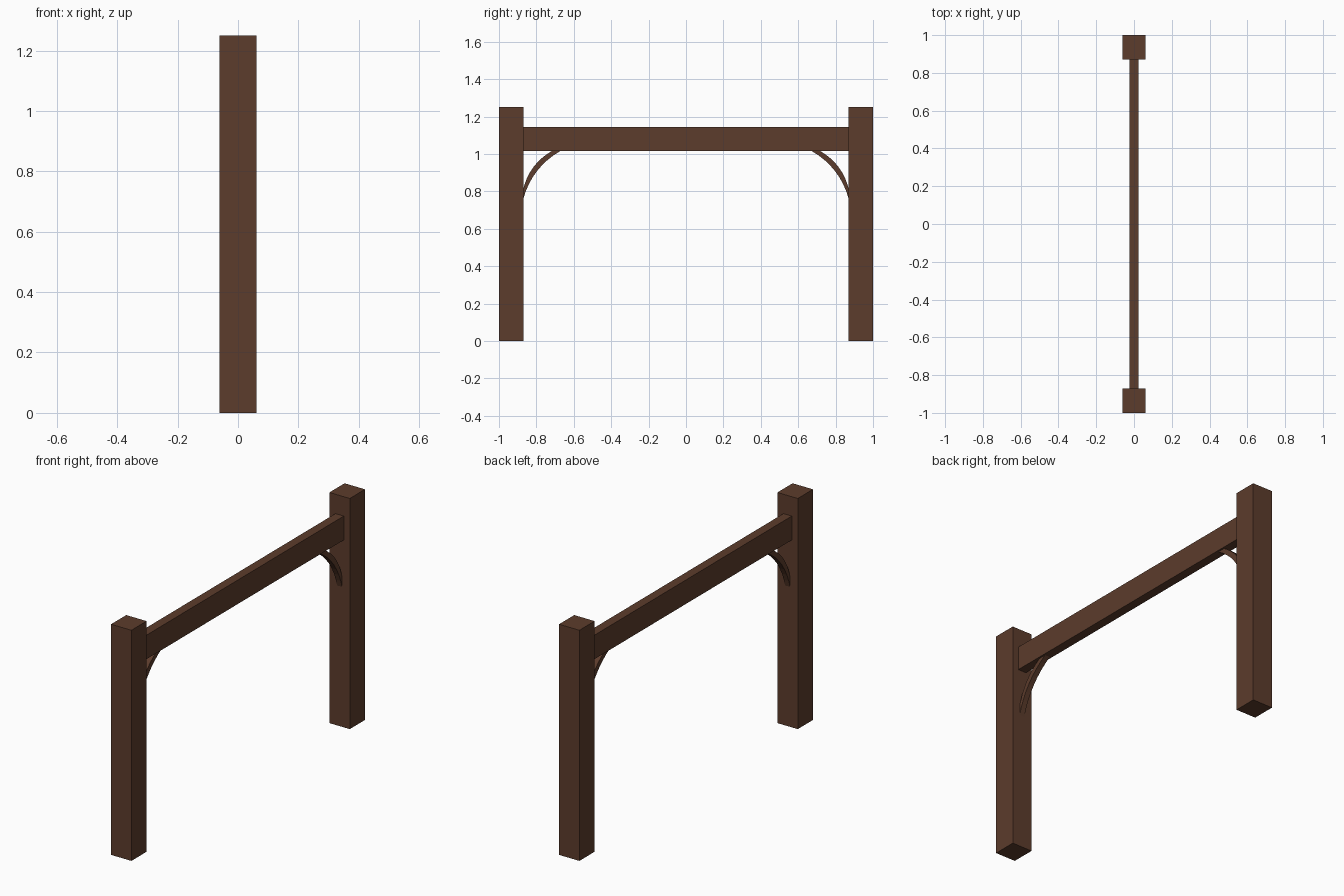
import bpy, bmesh, math

if "Cube" in bpy.data.objects:
    bpy.data.objects.remove(bpy.data.objects["Cube"])

wood = bpy.data.materials.new("dark_wood")
wood.diffuse_color = (0.107, 0.045, 0.025, 1)
wood.use_nodes = True
wood.node_tree.nodes["Principled BSDF"].inputs["Base Color"].default_value = wood.diffuse_color


def prism(name, outline, half_width):
    """Extrude a (y, z) outline along x."""
    bm = bmesh.new()
    face = bm.faces.new([bm.verts.new((-half_width, y, z)) for y, z in outline])
    ext = bmesh.ops.extrude_face_region(bm, geom=[face])["geom"]
    verts = [g for g in ext if isinstance(g, bmesh.types.BMVert)]
    bmesh.ops.translate(bm, verts=verts, vec=(2 * half_width, 0, 0))
    bmesh.ops.recalc_face_normals(bm, faces=bm.faces)
    mesh = bpy.data.meshes.new(name)
    bm.to_mesh(mesh)
    bm.free()
    mesh.materials.append(wood)
    ob = bpy.data.objects.new(name, mesh)
    bpy.context.collection.objects.link(ob)
    return ob


def rect(y0, y1, z0, z1):
    return [(y0, z0), (y1, z0), (y1, z1), (y0, z1)]


def arc(p0, p1, bulge, n=8):
    """Gentle curve from p0 to p1 bowed toward the upper post corner."""
    dy, dz = p1[0] - p0[0], p1[1] - p0[1]
    length = math.hypot(dy, dz)
    pts = []
    for i in range(n + 1):
        t = i / n
        b = bulge * 4 * t * (1 - t)
        pts.append((p0[0] + dy * t - dz / length * b,
                    p0[1] + dz * t + dy / length * b))
    return pts


# Curved brace outline: outer edge up, inner edge back down
brace = (arc((-0.872, 0.805), (-0.715, 1.017), 0.029)
         + arc((-0.872, 0.752), (-0.67, 1.017), 0.035)[::-1])

# Posts and braces on both ends
for side, s in (("front", 1), ("back", -1)):
    prism(side + "_post", [(s * y, z) for y, z in rect(-1, -0.87, 0, 1.25)], 0.061)
    prism(side + "_brace", [(s * y, z) for y, z in brace], 0.015)

# Cross beam
prism("cross_beam", rect(-0.87, 0.87, 1.015, 1.145), 0.025)
